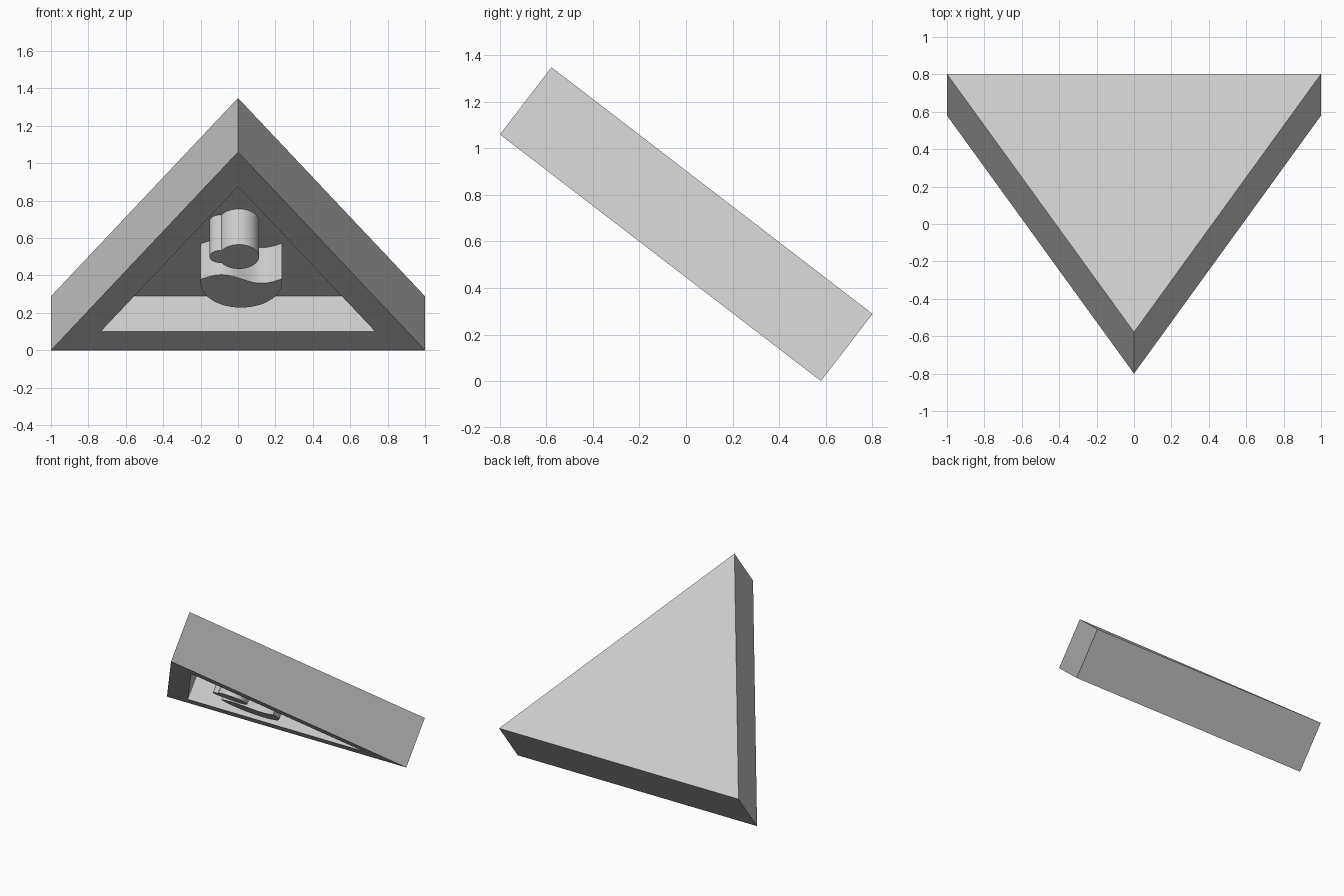
import bpy, bmesh, math
from mathutils import Matrix

cube = bpy.data.objects.get("Cube")
if cube:
    bpy.data.objects.remove(cube, do_unlink=True)

HEIGHT, THICK, DEPTH = 1.74, 0.364, 0.24
SLOPE = math.atan2(1.06, 1.38)
# Local frame: x across, y up the slope, z out of the open face (rim at z = 0)
FRAME = Matrix.Translation((0, 0.58, 0)) @ Matrix.Rotation(math.pi - SLOPE, 4, 'X')

grey = bpy.data.materials.new("light grey")
grey.use_nodes = True
grey.diffuse_color = (0.6, 0.6, 0.6, 1)
grey.node_tree.nodes["Principled BSDF"].inputs["Base Color"].default_value = (0.6, 0.6, 0.6, 1)


def loft(name, rings, smooth=False):
    """Join (outline, z) rings in order and cap both ends."""
    bm = bmesh.new()
    loops = [[bm.verts.new((x, y, z)) for x, y in pts] for pts, z in rings]
    for a, b in zip(loops, loops[1:]):
        n = len(a)
        for i in range(n):
            j = (i + 1) % n
            bm.faces.new((a[i], a[j], b[j], b[i]))
    bm.faces.new(loops[0][::-1])
    bm.faces.new(loops[-1])
    bmesh.ops.recalc_face_normals(bm, faces=bm.faces)
    mesh = bpy.data.meshes.new(name)
    bm.to_mesh(mesh)
    bm.free()
    mesh.materials.append(grey)
    ob = bpy.data.objects.new(name, mesh)
    bpy.context.collection.objects.link(ob)
    ob.matrix_world = FRAME
    if smooth:
        bpy.ops.object.select_all(action='DESELECT')
        ob.select_set(True)
        bpy.context.view_layer.objects.active = ob
        bpy.ops.object.shade_smooth_by_angle(angle=math.radians(30))
    return ob


def arc(cx, cy, r, start, end, n):
    angles = [math.radians(start + (end - start) * i / n) for i in range(n + 1)]
    return [(cx + r * math.cos(a), cy + r * math.sin(a)) for a in angles]


# Triangular tray with a recessed open face
outer = [(-1, 0), (1, 0), (0, HEIGHT)]
inner = [(-0.735, 0.163), (0.735, 0.163), (0, 1.436)]
loft("triangular_tray", [(outer, -THICK), (outer, 0), (inner, 0), (inner, -DEPTH)])

# Lower emblem: half disc with a wavy upper edge
xs = [0.234 - 0.434 * i / 32 for i in range(33)]
wave = [(x, 0.6255 + 0.0375 * math.cos(math.pi * (x + 0.088) / 0.214)) for x in xs]
lower = wave + arc(0.017, 0.593, 0.218, 175, 360, 32)
loft("emblem_base", [(lower, -DEPTH), (lower, 0)], smooth=True)

# Upper emblem: disc with a small lobe on one side
upper = arc(0.005, 0.821, 0.107, -150, 150, 40) + arc(-0.098, 0.821, 0.054, 90, 270, 14)
loft("emblem_head", [(upper, -DEPTH), (upper, 0)], smooth=True)
